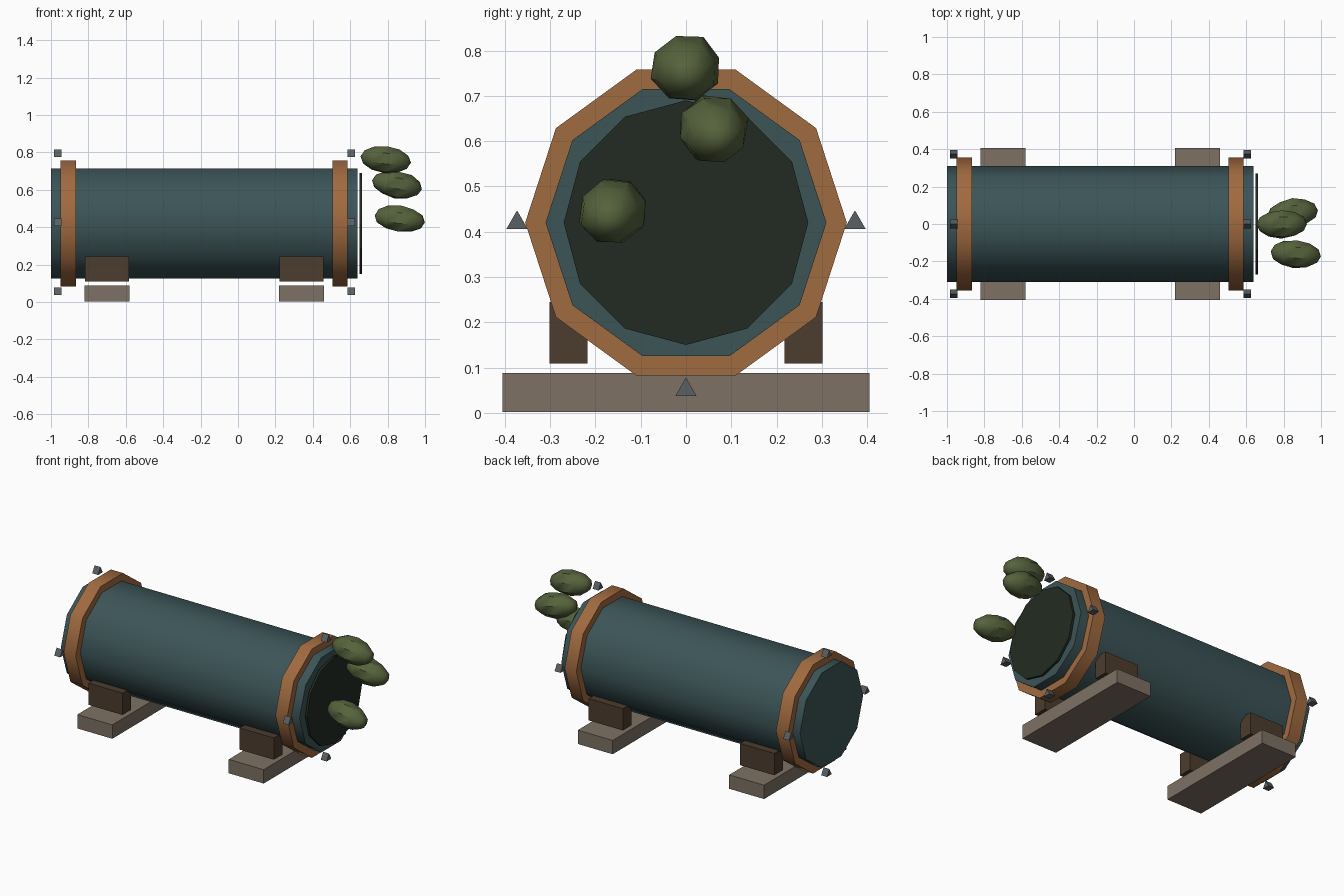
import bpy
import math
import random
from mathutils import Vector

random.seed(4)
if "Cube" in bpy.data.objects:
    bpy.data.objects.remove(bpy.data.objects["Cube"], do_unlink=True)


def material(name, r, g, b):
    m = bpy.data.materials.new(name)
    m.use_nodes = True
    m.diffuse_color = (r, g, b, 1)
    m.node_tree.nodes["Principled BSDF"].inputs["Base Color"].default_value = (r, g, b, 1)
    return m


teal = material("dark teal", .045, .089, .095)
copper = material("copper", .352, .145, .051)
timber = material("grey timber", .205, .165, .127)
brown = material("dark brown wood", .072, .045, .027)
hollow = material("black green", .016, .024, .016)
moss = material("moss green", .091, .122, .045)
iron = material("iron grey", .102, .117, .122)

AXIS_Z = .42


def finish(name, mat, smooth=None):
    ob = bpy.context.object
    ob.name = name
    ob.data.materials.append(mat)
    if smooth:
        bpy.ops.object.shade_smooth_by_angle(angle=math.radians(smooth))
    return ob


def drum(name, mat, x0, x1, radius, sides, y=0, z=AXIS_Z, smooth=None, turn=0):
    """Prism lying along x, first corner pointing to the side or turned."""
    bpy.ops.mesh.primitive_cylinder_add(vertices=sides, radius=radius, depth=x1 - x0)
    ob = finish(name, mat, smooth)
    for v in ob.data.vertices:
        a = math.atan2(v.co.y, v.co.x) - math.pi / 2 + turn
        x = v.co.z
        v.co = Vector((x, radius * math.cos(a), radius * math.sin(a)))
    ob.location = ((x0 + x1) / 2, y, z)
    return ob


def block(name, mat, size, loc):
    bpy.ops.mesh.primitive_cube_add(size=1, location=loc)
    ob = finish(name, mat)
    for v in ob.data.vertices:
        v.co *= Vector(size)
    return ob


# Barrel, hoops and the dark mouth
drum("barrel", teal, -1, .64, .31, 10, smooth=40)
for name, x0, x1 in (("rear_hoop", -.95, -.867), ("mouth_hoop", .505, .585)):
    drum(name, copper, x0, x1, .355, 10, smooth=40)
drum("mouth_disc", hollow, .65, .664, .27, 12)

# Studs floating around both hoops
for end, x in (("rear", -.965), ("mouth", .605)):
    for i in range(4):
        a = i * math.pi / 2
        drum(f"{end}_stud_{i + 1}", iron, x - .02, x + .02, .027, 3,
             y=.373 * math.cos(a), z=AXIS_Z + .369 * math.sin(a), turn=math.pi / 2)

# Cross skids with a pair of chocks above each
for end, x in (("rear", -.70), ("mouth", .34)):
    block(f"{end}_skid", timber, (.24, .81, .086), (x, 0, .045))
    for side, s in (("left", 1), ("right", -1)):
        block(f"{end}_chock_{side}", brown, (.235, .084, .135), (x, s * .259, .177))

# Moss clumps in front of the mouth
clumps = (((.79, 0, .762), .13, 0), ((.85, .06, .627), .18, .1), ((.865, -.16, .444), .14, -.1))
for i, (loc, pitch, yaw) in enumerate(clumps):
    bpy.ops.mesh.primitive_uv_sphere_add(segments=8, ring_count=6, radius=1)
    ob = finish(f"moss_clump_{i + 1}", moss, 40)
    for v in ob.data.vertices:
        x, y, z = v.co
        k = random.uniform(.95, 1.04)
        v.co = Vector((z * .136, x * .079 * k, y * .075 * k))
    ob.location = loc
    ob.rotation_euler = (.3, pitch, yaw)
